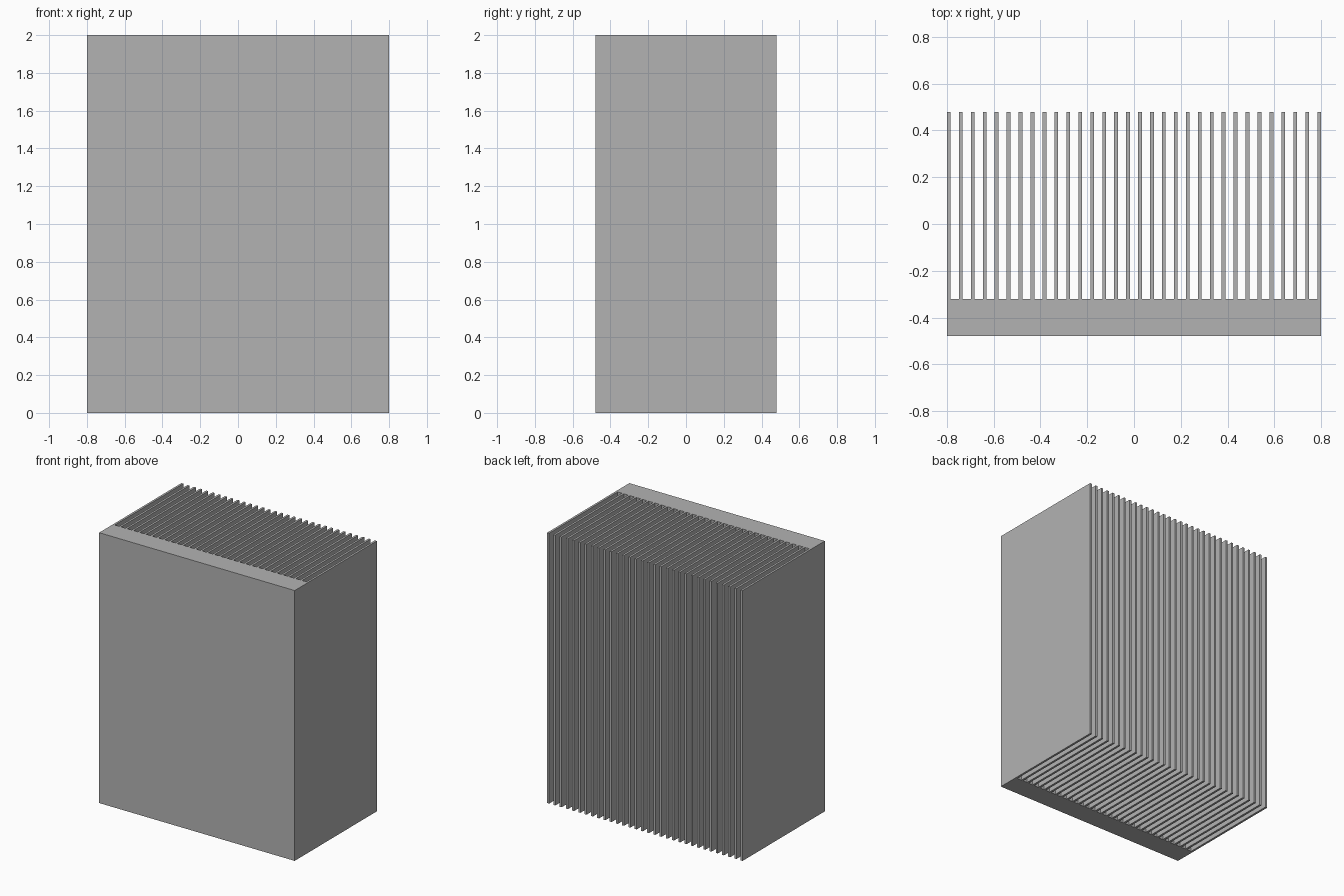
import bpy
import bmesh

cube = bpy.data.objects.get("Cube")
if cube:
    bpy.data.objects.remove(cube, do_unlink=True)

WIDTH, DEPTH, HEIGHT = 1.6, 0.96, 2.0
BASE_DEPTH = 0.16
FIN_COUNT, FIN_THICKNESS = 32, 0.016

# Plain aluminium grey
metal = bpy.data.materials.new("aluminium_grey")
metal.use_nodes = True
grey = (0.45, 0.45, 0.45, 1)
metal.diffuse_color = grey
metal.node_tree.nodes["Principled BSDF"].inputs["Base Color"].default_value = grey

# Comb-shaped outline: solid base plate with evenly spaced fins behind it
left, right = -WIDTH / 2, WIDTH / 2
front, back = -DEPTH / 2, DEPTH / 2
root = front + BASE_DEPTH
pitch = (WIDTH - FIN_THICKNESS) / (FIN_COUNT - 1)

outline = [(left, front), (right, front)]
for i in range(FIN_COUNT):
    outer = right - i * pitch
    inner = outer - FIN_THICKNESS
    if i > 0:
        outline.append((outer, root))
    outline += [(outer, back), (inner, back)]
    if i < FIN_COUNT - 1:
        outline.append((inner, root))

# Extrude the outline to full height
bm = bmesh.new()
profile = bm.faces.new([bm.verts.new((x, y, 0)) for x, y in outline])
extruded = bmesh.ops.extrude_face_region(bm, geom=[profile], use_keep_orig=True)
top = [v for v in extruded["geom"] if isinstance(v, bmesh.types.BMVert)]
bmesh.ops.translate(bm, verts=top, vec=(0, 0, HEIGHT))
bmesh.ops.recalc_face_normals(bm, faces=bm.faces)

mesh = bpy.data.meshes.new("finned_heat_sink")
bm.to_mesh(mesh)
bm.free()
mesh.materials.append(metal)
heat_sink = bpy.data.objects.new("finned_heat_sink", mesh)
bpy.context.collection.objects.link(heat_sink)
